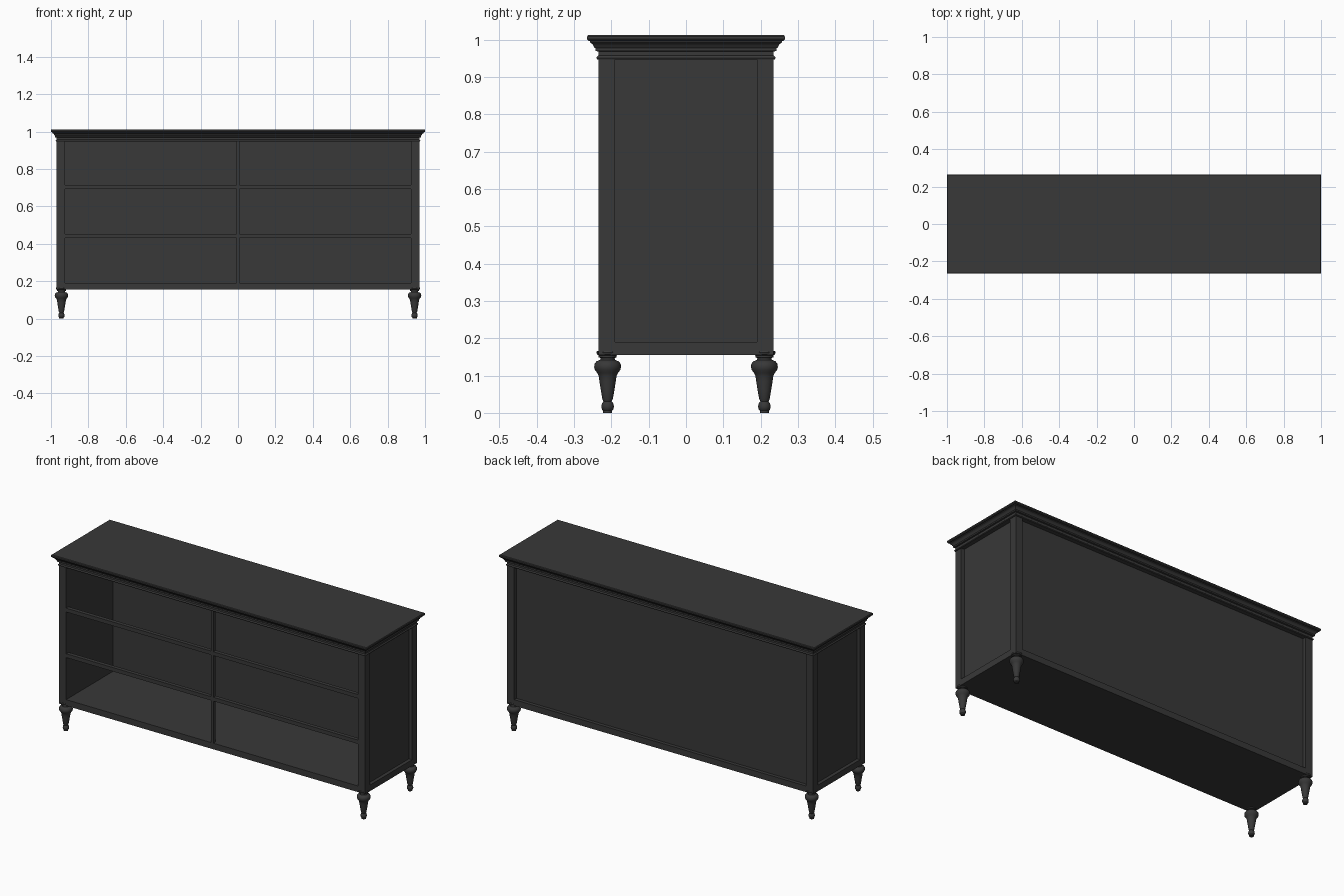
import bpy, bmesh, math

if "Cube" in bpy.data.objects:
    bpy.data.objects.remove(bpy.data.objects["Cube"])

BX, BY = 0.97, 0.235          # carcass half width and half depth
Z0, Z1 = 0.155, 0.972         # carcass bottom and top
P = 0.045                     # post width
OZ0, OZ1 = 0.19, 0.946        # opening bottom and top

mat = bpy.data.materials.new("dark_paint")
mat.diffuse_color = (0.04, 0.04, 0.04, 1)
mat.use_nodes = True
mat.node_tree.nodes["Principled BSDF"].inputs["Base Color"].default_value = mat.diffuse_color


def add_object(name, bm):
    bmesh.ops.recalc_face_normals(bm, faces=bm.faces)
    mesh = bpy.data.meshes.new(name)
    bm.to_mesh(mesh)
    bm.free()
    mesh.materials.append(mat)
    ob = bpy.data.objects.new(name, mesh)
    bpy.context.collection.objects.link(ob)
    return ob


def smooth(ob, angle=35):
    bpy.ops.object.select_all(action='DESELECT')
    ob.select_set(True)
    bpy.context.view_layer.objects.active = ob
    bpy.ops.object.shade_smooth_by_angle(angle=math.radians(angle))


def box(name, x0, x1, y0, y1, z0, z1):
    bm = bmesh.new()
    bmesh.ops.create_cube(bm, size=1)
    for v in bm.verts:
        v.co = ((x0 + x1) / 2 + v.co.x * (x1 - x0),
                (y0 + y1) / 2 + v.co.y * (y1 - y0),
                (z0 + z1) / 2 + v.co.z * (z1 - z0))
    return add_object(name, bm)


def loft(name, rings):
    """Skin a stack of equal-sized closed rings and cap both ends."""
    bm = bmesh.new()
    loops = [[bm.verts.new(p) for p in r] for r in rings]
    n = len(loops[0])
    for a, b in zip(loops, loops[1:]):
        for i in range(n):
            j = (i + 1) % n
            bm.faces.new((a[i], a[j], b[j], b[i]))
    bm.faces.new(loops[0])
    bm.faces.new(loops[-1])
    ob = add_object(name, bm)
    smooth(ob)
    return ob


def moulding(name, profile):
    """Rectangular moulding: profile holds (overhang, z) pairs."""
    return loft(name, [[(sx * (BX + d), sy * (BY + d), z)
                        for sx, sy in ((-1, -1), (1, -1), (1, 1), (-1, 1))]
                       for d, z in profile])


# carcass floor and ceiling
box("bottom_board", -BX, BX, -BY, BY, Z0, OZ0)
box("top_board", -BX, BX, -BY, BY, OZ1, Z1)

# thin bead under the cornice, and the stepped top with rounded lip
moulding("bead", [(0, 0.946), (0.003, 0.947), (0.005, 0.951),
                  (0.003, 0.955), (0, 0.957)])
moulding("cornice_top", [(0, 0.968), (0.008, 0.970), (0.008, 0.977),
                         (0.011, 0.979), (0.013, 0.984), (0.017, 0.989),
                         (0.022, 0.992), (0.022, 0.996), (0.027, 0.997),
                         (0.030, 1.001), (0.030, 1.008), (0.027, 1.012)])

# corner posts and recessed side panels
for sx, side in ((-1, "left"), (1, "right")):
    xs = sorted((sx * (BX - P), sx * BX))
    for sy, end in ((-1, "front"), (1, "back")):
        ys = sorted((sy * (BY - P), sy * BY))
        box(f"{end}_{side}_post", *xs, *ys, OZ0, OZ1)
    xp = sorted((sx * (BX - P), sx * (BX - 0.02)))
    box(f"{side}_panel", *xp, -BY + P, BY - P, OZ0, OZ1)

# recessed back panel
box("back_panel", -BX + P, BX - P, BY - P, BY - 0.02, OZ0, OZ1)

# front frame: centre stile and two rails per bay
box("centre_stile", -0.008, 0.008, -BY, -BY + 0.022, OZ0, OZ1)
for z in (0.442, 0.703):
    for x0, x1 in ((-BX + P, -0.008), (0.008, BX - P)):
        box("drawer_rail", x0, x1, -BY, -BY + 0.022, z - 0.011, z + 0.011)

# turned legs
leg = [(0.028, 0.166), (0.030, 0.162), (0.028, 0.156), (0.024, 0.154),
       (0.024, 0.149), (0.019, 0.147), (0.020, 0.142), (0.030, 0.138),
       (0.035, 0.131), (0.036, 0.123), (0.034, 0.115), (0.028, 0.107),
       (0.024, 0.099), (0.022, 0.085), (0.018, 0.060), (0.014, 0.037),
       (0.011, 0.031), (0.015, 0.026), (0.017, 0.017), (0.015, 0.009),
       (0.012, 0.006), (0.012, 0.0)]
N = 28
for sx, side in ((-1, "left"), (1, "right")):
    for sy, end in ((-1, "front"), (1, "back")):
        loft(f"{end}_{side}_leg",
             [[(sx * 0.944 + r * math.cos(2 * math.pi * i / N),
                sy * 0.21 + r * math.sin(2 * math.pi * i / N), z)
               for i in range(N)] for r, z in leg])
